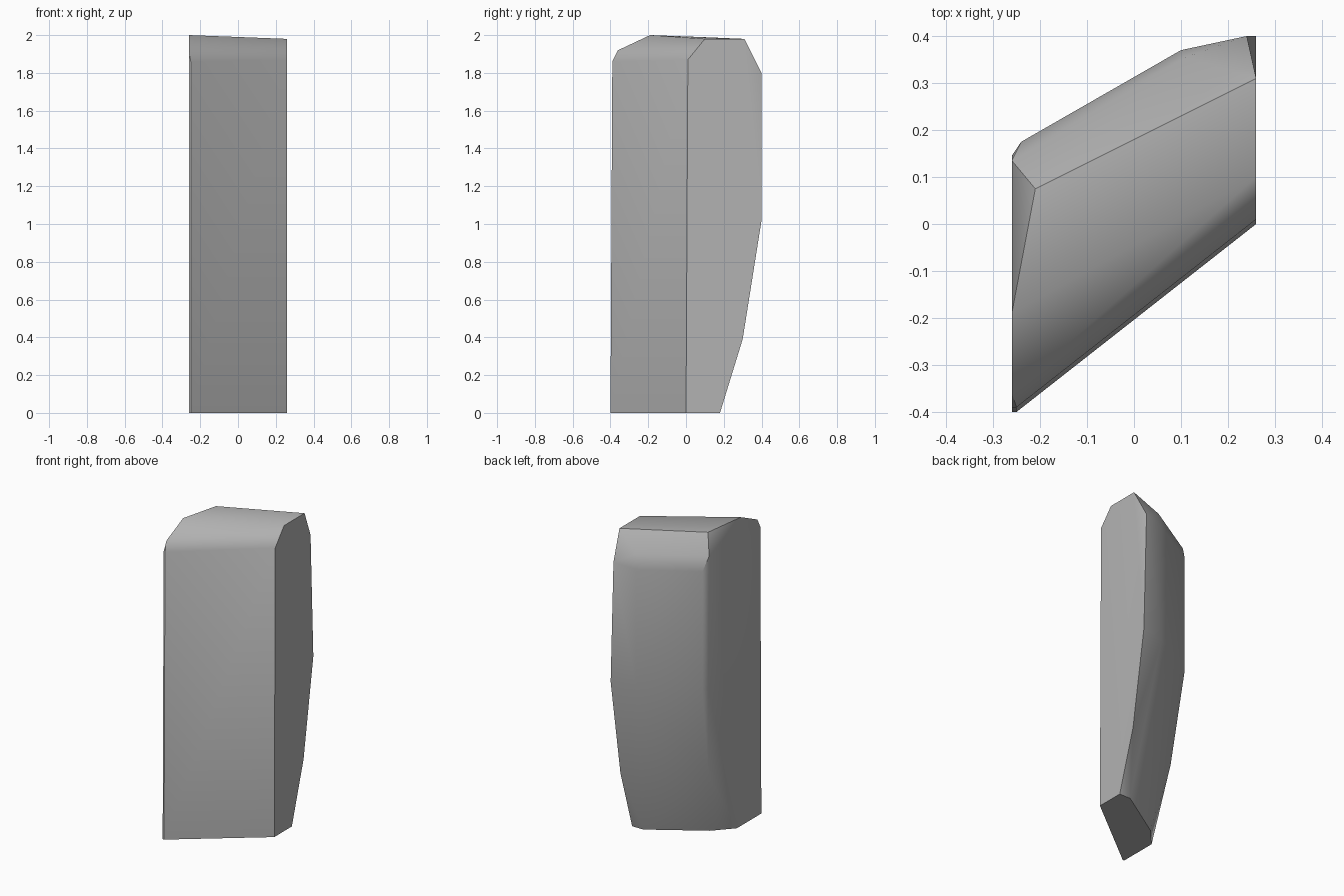
import bpy
import bmesh
import math

# Remove only the default cube
default_cube = bpy.data.objects.get("Cube")
if default_cube:
    bpy.data.objects.remove(default_cube, do_unlink=True)

HALF_WIDTH = 0.26


def make_material(name, colour):
    material = bpy.data.materials.new(name)
    material.use_nodes = True
    material.diffuse_color = colour
    shader = next(n for n in material.node_tree.nodes if n.type == "BSDF_PRINCIPLED")
    shader.inputs["Base Color"].default_value = colour
    return material


def end_profile(x, outline):
    """Place a (y, z) side outline in the plane at x."""
    return [(x, y, z) for y, z in outline]


def level(z, outline):
    """Place an (x, y) outline at one height."""
    return [(x, y, z) for x, y in outline]


def hull_object(name, points, material):
    """Wrap the profile points in a closed, faceted stone surface."""
    bm = bmesh.new()
    for point in points:
        bm.verts.new(point)
    result = bmesh.ops.convex_hull(bm, input=bm.verts[:])
    loose = {v for v in result["geom_interior"] + result["geom_unused"]
             if isinstance(v, bmesh.types.BMVert)}
    bmesh.ops.delete(bm, geom=list(loose), context="VERTS")
    # Join nearly flat neighbouring triangles into clean facets
    bmesh.ops.dissolve_limit(bm, angle_limit=math.radians(1),
                             verts=bm.verts[:], edges=bm.edges[:])
    bmesh.ops.recalc_face_normals(bm, faces=bm.faces[:])
    mesh = bpy.data.meshes.new(name)
    bm.to_mesh(mesh)
    bm.free()
    mesh.materials.append(material)
    obj = bpy.data.objects.new(name, mesh)
    bpy.context.collection.objects.link(obj)
    return obj


# Flat ends of the slab
left_end = end_profile(HALF_WIDTH, [
    (0, 0), (0.01, 1.87), (0.1, 1.98), (0.31, 1.98),
    (0.4, 1.02), (0.3, 0.39), (0.18, 0)])
right_end = end_profile(-HALF_WIDTH, [
    (-0.4, 0), (-0.39, 1.86), (-0.36, 1.92), (-0.19, 2),
    (0.135, 1.87), (0.145, 1.02), (-0.15, 0)])

# Back surface, from the foot up to the bevelled crown
back = (level(0, [(0.18, 0.18), (-0.15, -0.03)])
        + level(0.42, [(-0.215, 0.077)])
        + level(1.02, [(0.1, 0.37), (-0.24, 0.175)])
        + level(1.78, [(0.1, 0.37), (-0.24, 0.175)])
        + level(1.8, [(0.24, 0.4)])
        + level(1.87, [(0.11, 0.355)])
        + level(1.99, [(-0.21, 0.075)]))

# Narrow bevel on the leading front corner
front_bevel = level(0, [(-0.25, -0.4)]) + level(1.86, [(-0.25, -0.39)])

stone_grey = make_material("stone grey", (0.45, 0.45, 0.45, 1))
slab = hull_object("stone_slab", left_end + right_end + back + front_bevel, stone_grey)

# Soft shading across shallow facets, crisp main edges
bpy.ops.object.select_all(action="DESELECT")
slab.select_set(True)
bpy.context.view_layer.objects.active = slab
bpy.ops.object.shade_smooth_by_angle(angle=math.radians(30))
